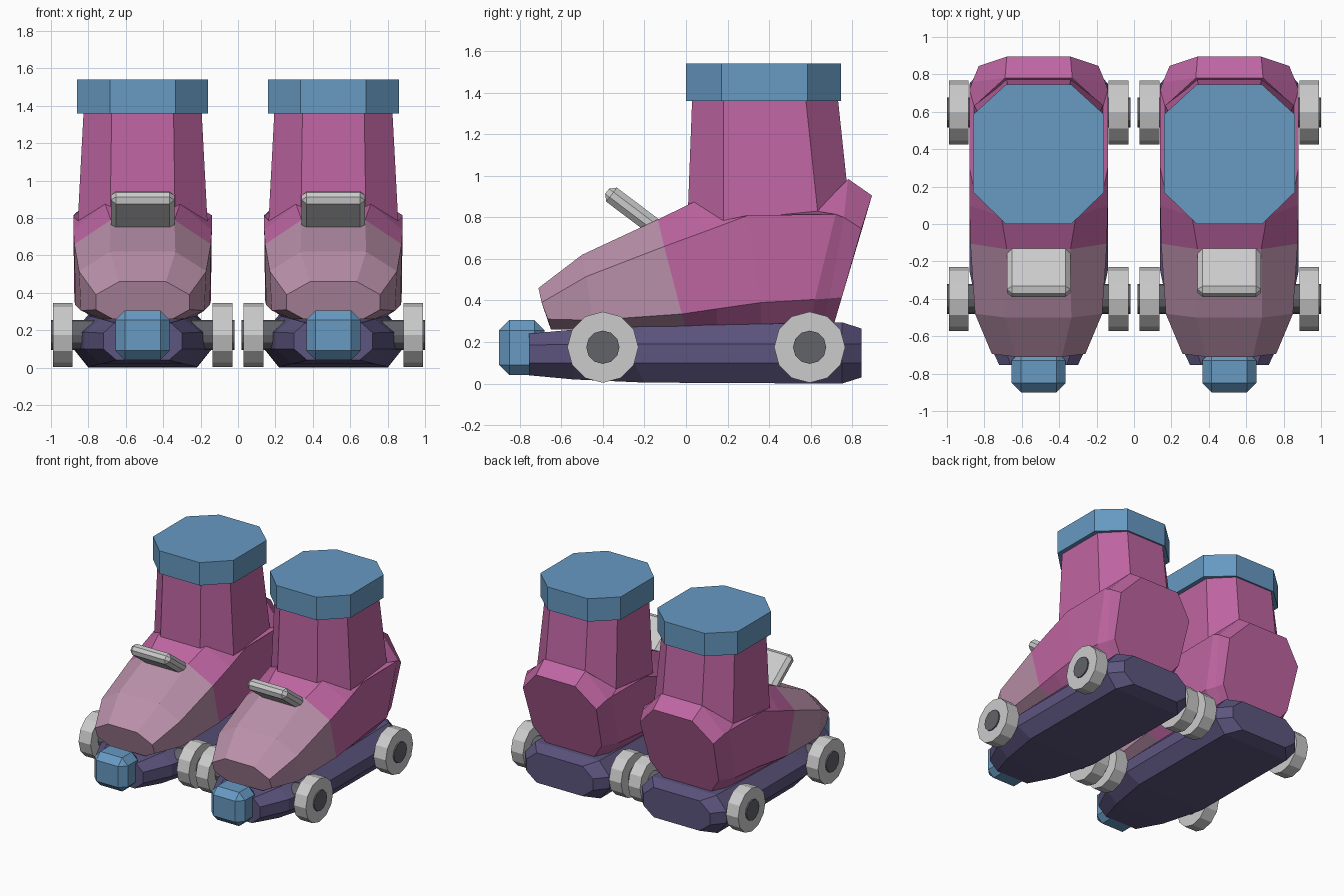
import bpy, bmesh
from math import sin, cos, pi, radians
from mathutils import Matrix

if "Cube" in bpy.data.objects:
    bpy.data.objects.remove(bpy.data.objects["Cube"])

SKATE_X = 0.51


def material(name, rgb):
    m = bpy.data.materials.new(name)
    m.diffuse_color = (*rgb, 1)
    m.use_nodes = True
    m.node_tree.nodes["Principled BSDF"].inputs["Base Color"].default_value = m.diffuse_color
    return m


MAGENTA = material("magenta", (0.52, 0.13, 0.36))
PINK = material("dusty_pink", (0.49, 0.28, 0.40))
PURPLE = material("dark_purple", (0.108, 0.09, 0.21))
BLUE = material("blue", (0.135, 0.32, 0.54))
DARK = material("dark_grey", (0.12, 0.125, 0.14))


def place(name, bm, mat=None):
    """One copy of the part per skate."""
    bmesh.ops.recalc_face_normals(bm, faces=bm.faces)
    me = bpy.data.meshes.new(name)
    bm.to_mesh(me)
    bm.free()
    if mat:
        me.materials.append(mat)
    for side, x in (("left", -SKATE_X), ("right", SKATE_X)):
        ob = bpy.data.objects.new(f"{side}_{name}", me)
        ob.location.x = x
        bpy.context.collection.objects.link(ob)


def loft(name, rings, mat=None):
    """Skin a row of rings that have equal point counts, capping both ends."""
    bm = bmesh.new()
    rows = [[bm.verts.new(p) for p in ring] for ring in rings]
    n = len(rows[0])
    for a, b in zip(rows, rows[1:]):
        for i in range(n):
            j = (i + 1) % n
            bm.faces.new((a[i], a[j], b[j], b[i]))
    bm.faces.new(rows[0])
    bm.faces.new(rows[-1])
    place(name, bm, mat)


def section(*half):
    """Symmetric ring from (half width, y, z) points, top to bottom."""
    return list(half) + [(-x, y, z) for x, y, z in reversed(half)]


def octagon(hx, flat, y0, y1, c0, c1, z):
    """Chamfered rectangle in plan."""
    pts = [(flat, y0), (hx, c0), (hx, c1), (flat, y1)]
    return section(*[(x, y, z) for x, y in pts])


def disc(x, y, z, r, n):
    return [(x, y + r * sin(2 * pi * i / n), z + r * cos(2 * pi * i / n)) for i in range(n)]


def box(name, size, centre, bevel, tilt=0, mat=None):
    bm = bmesh.new()
    bmesh.ops.create_cube(bm, size=1)
    bmesh.ops.scale(bm, vec=size, verts=bm.verts)
    bmesh.ops.bevel(bm, geom=bm.edges[:], offset=bevel, segments=1, affect='EDGES')
    bm.transform(Matrix.Translation(centre) @ Matrix.Rotation(tilt, 4, 'X'))
    place(name, bm, mat)


# Sole plate
loft("sole", [
    section((0.15, -0.755, 0.24), (0.21, -0.755, 0.185), (0.21, -0.755, 0.10), (0.14, -0.755, 0.04)),
    section((0.22, -0.54, 0.26), (0.31, -0.54, 0.19), (0.31, -0.54, 0.10), (0.22, -0.54, 0.02)),
    section((0.28, -0.20, 0.275), (0.37, -0.25, 0.19), (0.37, -0.25, 0.10), (0.29, -0.20, 0.005)),
    section((0.28, 0.75, 0.295), (0.37, 0.75, 0.19), (0.37, 0.75, 0.10), (0.29, 0.75, 0.0)),
    section((0.20, 0.845, 0.265), (0.29, 0.845, 0.19), (0.29, 0.845, 0.10), (0.20, 0.845, 0.03)),
], PURPLE)

# Boot foot, split where the toe cap colour starts
seam = section((0.17, -0.135, 0.79), (0.365, -0.105, 0.66), (0.36, -0.02, 0.335), (0.26, 0.0, 0.26))
loft("toe_cap", [
    section((0.125, -0.71, 0.46), (0.25, -0.695, 0.39), (0.25, -0.665, 0.31), (0.16, -0.65, 0.26)),
    section((0.175, -0.50, 0.62), (0.34, -0.48, 0.515), (0.33, -0.45, 0.305), (0.22, -0.45, 0.26)),
    seam,
], PINK)
loft("boot_foot", [
    seam,
    section((0.20, 0.04, 0.875), (0.37, 0.10, 0.735), (0.365, 0.15, 0.36), (0.26, 0.15, 0.27)),
    section((0.345, 0.18, 0.785), (0.37, 0.30, 0.81), (0.365, 0.36, 0.39), (0.26, 0.36, 0.27)),
    section((0.345, 0.63, 0.83), (0.37, 0.72, 0.815), (0.355, 0.62, 0.405), (0.25, 0.60, 0.28)),
    section((0.18, 0.78, 0.985), (0.355, 0.76, 0.80), (0.32, 0.69, 0.41), (0.22, 0.66, 0.28)),
    section((0.17, 0.895, 0.905), (0.32, 0.845, 0.745), (0.30, 0.75, 0.415), (0.20, 0.71, 0.28)),
], MAGENTA)

# Boot shaft and ankle cuff
loft("boot_shaft", [
    octagon(0.35, 0.175, 0.005, 0.80, 0.18, 0.645, 0.72),
    octagon(0.315, 0.165, 0.03, 0.73, 0.18, 0.575, 1.38),
], MAGENTA)
loft("cuff", [octagon(0.35, 0.175, 0.0, 0.745, 0.17, 0.585, z) for z in (1.36, 1.54)], BLUE)

# Tongue flap and toe stop
box("tongue", (0.34, 0.40, 0.085), (0, -0.22, 0.805), 0.027, radians(-37))
box("toe_stop", (0.29, 0.22, 0.265), (0, -0.79, 0.173), 0.05, 0, BLUE)

# Axles and wheels
for end, y in (("front", -0.40), ("back", 0.595)):
    loft(f"{end}_axle", [disc(x, y, 0.175, 0.08, 12) for x in (-0.49, 0.49)], DARK)
    for side, s in (("outer", 1), ("inner", -1)):
        loft(f"{end}_{side}_wheel", [disc(s * x, y, 0.175, 0.171, 12) for x in (0.375, 0.48)])
